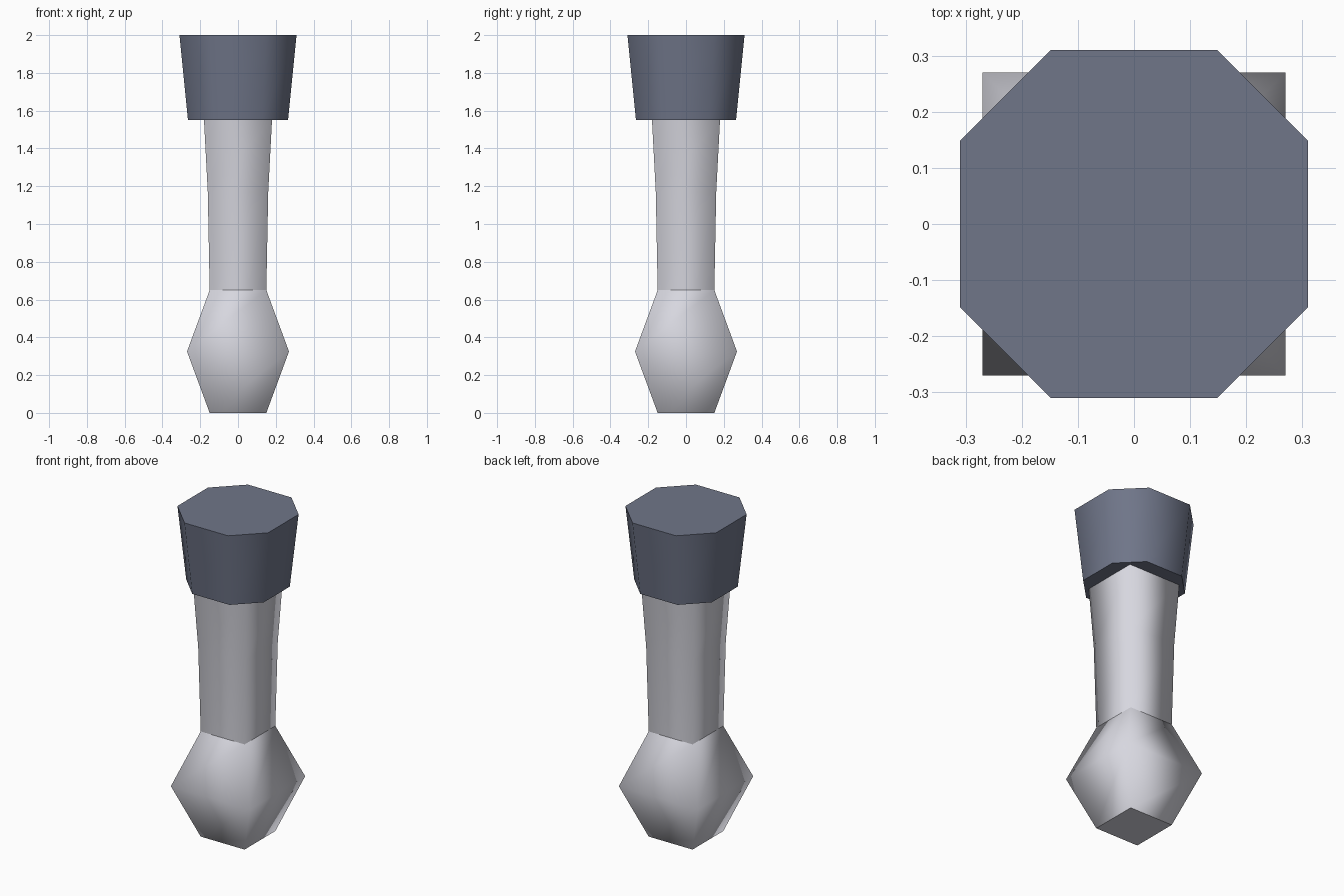
import bpy
import bmesh

if "Cube" in bpy.data.objects:
    bpy.data.objects.remove(bpy.data.objects["Cube"])


def material(name, rgb):
    mat = bpy.data.materials.new(name)
    mat.diffuse_color = (*rgb, 1.0)
    mat.use_nodes = True
    mat.node_tree.nodes["Principled BSDF"].inputs["Base Color"].default_value = mat.diffuse_color
    return mat


def square(half):
    return [(-half, -half), (half, -half), (half, half), (-half, half)]


def octagon(half):
    # square outline with its corners cut off
    c = half * 0.48
    return [(-c, -half), (c, -half), (half, -c), (half, c),
            (c, half), (-c, half), (-half, c), (-half, -c)]


def loft(name, outline, profile, mat):
    """Stack outlines of (half width, height); smooth sides, sharp flat ends."""
    bm = bmesh.new()
    rings = [[bm.verts.new((x, y, z)) for x, y in outline(half)]
             for half, z in profile]
    n = len(rings[0])
    for low, high in zip(rings, rings[1:]):
        for i in range(n):
            j = (i + 1) % n
            bm.faces.new((low[i], low[j], high[j], high[i])).smooth = True
    ends = [bm.faces.new(rings[0][::-1]), bm.faces.new(rings[-1])]
    for end in ends:
        for edge in end.edges:
            edge.smooth = False
    mesh = bpy.data.meshes.new(name)
    bm.to_mesh(mesh)
    bm.free()
    mesh.materials.append(mat)
    obj = bpy.data.objects.new(name, mesh)
    bpy.context.collection.objects.link(obj)
    return obj


pale = material("pale_grey", (0.68, 0.68, 0.74))
slate = material("slate_blue", (0.16, 0.18, 0.25))

# swollen square foot
loft("bulb", square, [(0.15, 0), (0.27, 0.325), (0.15, 0.65)], pale)
# slightly flared square shaft
loft("shaft", square, [(0.15, 0.65), (0.16, 1.17), (0.18, 1.55)], pale)
# tapered eight-sided head
loft("head", octagon, [(0.265, 1.55), (0.31, 2.0)], slate)
